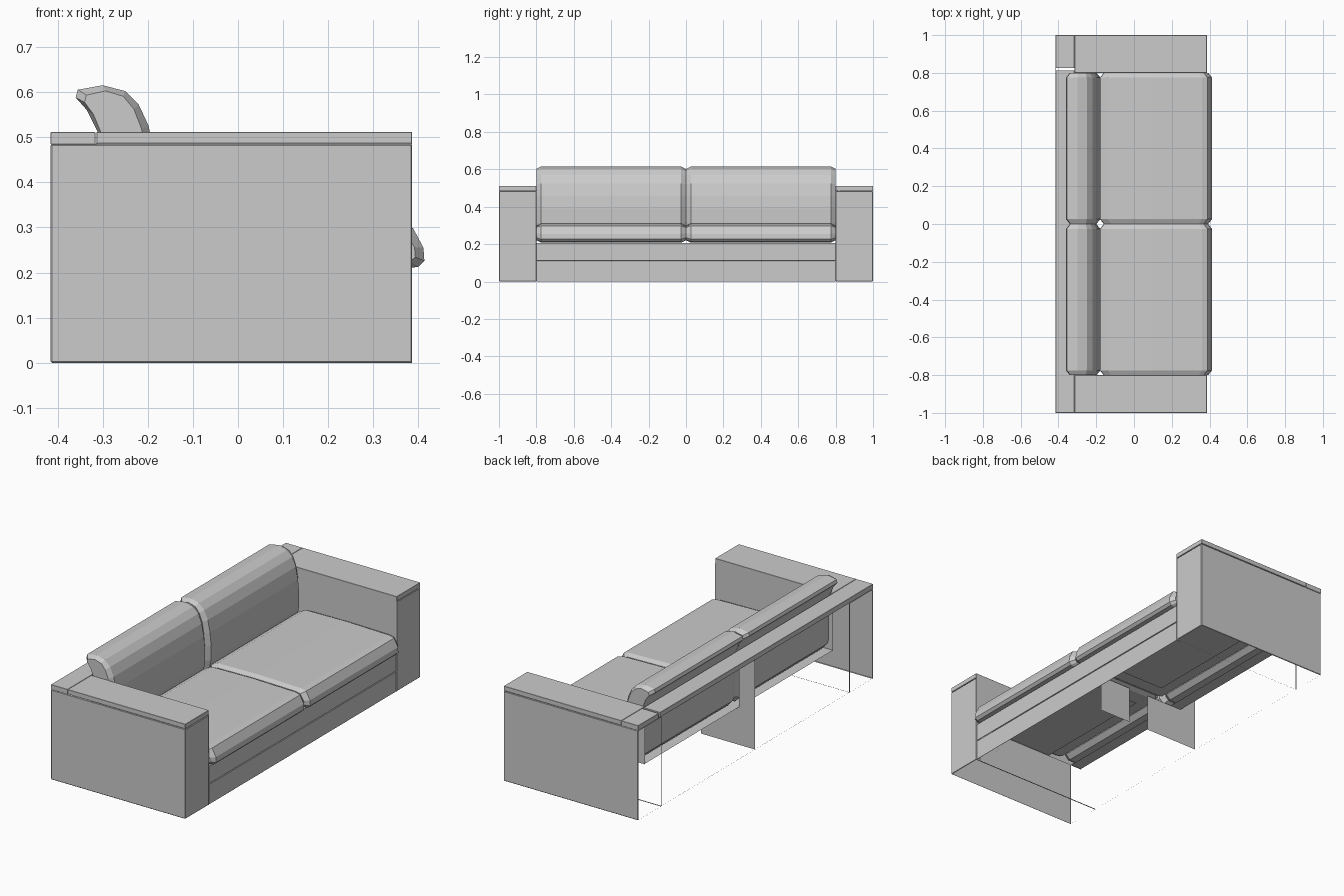
import bpy, bmesh
from mathutils import Vector

if "Cube" in bpy.data.objects:
    bpy.data.objects.remove(bpy.data.objects["Cube"])


def finish(name, bm):
    mesh = bpy.data.meshes.new(name)
    bm.to_mesh(mesh)
    bm.free()
    ob = bpy.data.objects.new(name, mesh)
    bpy.context.collection.objects.link(ob)
    return ob


def box(name, lo, hi, drop=(), bevel=0.004):
    """Bevelled box; the flat sides facing any direction in drop are left open."""
    bm = bmesh.new()
    bmesh.ops.create_cube(bm, size=1)
    lo, hi = Vector(lo), Vector(hi)
    for v in bm.verts:
        v.co = (lo + hi) / 2 + v.co * (hi - lo)
    bmesh.ops.bevel(bm, geom=bm.edges[:], offset=bevel, segments=1, affect='EDGES')
    bm.normal_update()
    gone = [f for f in bm.faces if any(f.normal.dot(Vector(d)) > 0.99 for d in drop)]
    bmesh.ops.delete(bm, geom=gone, context='FACES')
    return finish(name, bm)


def plate(name, pts):
    """Single flat sheet."""
    bm = bmesh.new()
    bm.faces.new([bm.verts.new(p) for p in pts])
    return finish(name, bm)


def cushion(name, profile, y0, y1, soft=0.025):
    """Side profile (x, z) swept along y with chamfered ends."""
    xs, zs = [p[0] for p in profile], [p[1] for p in profile]
    cx, cz = (min(xs) + max(xs)) / 2, (min(zs) + max(zs)) / 2
    kx = 1 - 1.6 * soft / (max(xs) - min(xs))
    kz = 1 - 1.0 * soft / (max(zs) - min(zs))
    bm = bmesh.new()
    rings = []
    for y, full in ((y0, 0), (y0 + soft, 1), (y1 - soft, 1), (y1, 0)):
        sx, sz = (1, 1) if full else (kx, kz)
        rings.append([bm.verts.new((cx + (x - cx) * sx, y, cz + (z - cz) * sz))
                      for x, z in profile])
    n = len(profile)
    for a, b in zip(rings, rings[1:]):
        for i in range(n):
            bm.faces.new((a[i], a[(i + 1) % n], b[(i + 1) % n], b[i]))
    bm.faces.new(rings[0])
    bm.faces.new(rings[-1])
    bmesh.ops.recalc_face_normals(bm, faces=bm.faces[:])
    return finish(name, bm)


BACK, DOWN, UP = (-1, 0, 0), (0, 0, -1), (0, 0, 1)
X0, XB, X1 = -0.415, -0.315, 0.386

seat_profile = [(-0.18, 0.235), (-0.165, 0.212), (0.37, 0.208), (0.40, 0.213),
                (0.413, 0.226), (0.411, 0.255), (0.388, 0.298), (0.36, 0.306),
                (0.1, 0.312), (-0.14, 0.308), (-0.178, 0.29)]
back_profile = [(-0.36, 0.588), (-0.355, 0.605), (-0.30, 0.615), (-0.25, 0.602),
                (-0.22, 0.572), (-0.198, 0.525), (-0.185, 0.46), (-0.178, 0.39),
                (-0.18, 0.31), (-0.195, 0.235), (-0.22, 0.212), (-0.27, 0.212),
                (-0.295, 0.24), (-0.295, 0.35), (-0.297, 0.43), (-0.31, 0.51),
                (-0.335, 0.56)]

for side, s in (("left", -1), ("right", 1)):
    ya, yb = sorted((0.8 * s, s))
    # Hollow arm, open at the back, bottom and inside
    box(side + "_arm", (X0, ya, 0), (X1, yb, 0.484), (BACK, DOWN, UP, (0, -s, 0)), 0.003)
    box(side + "_arm_cap", (XB + 0.001, ya, 0.486), (X1, yb, 0.511), bevel=0.001)
    # Inner arm sheet above the seat, and the return beside the base front
    y = 0.8 * s
    plate(side + "_arm_inside", [(XB, y, 0.2), (X1, y, 0.2), (X1, y, 0.487), (XB, y, 0.487)])
    plate(side + "_arm_front_return", [(X1 - 0.015, y, 0), (X1, y, 0),
                                       (X1, y, 0.2), (X1 - 0.015, y, 0.2)])
    # Cushions
    ya, yb = sorted((0.001 * s, 0.8 * s))
    cushion(side + "_seat_cushion", seat_profile, ya, yb)
    cushion(side + "_back_cushion", back_profile, ya, yb)
    # Seat deck half
    ya, yb = 0.1 * s, 0.8 * s
    plate(side + "_seat_deck", [(-0.1, ya, 0.204), (0.38, ya, 0.204),
                                (0.38, yb, 0.204), (-0.1, yb, 0.204)])

# Top rail along the back, with a small gap at one end
box("back_rail", (X0, -1, 0.484), (XB - 0.001, 0.813, 0.511), bevel=0.001)
box("back_rail_corner", (X0, 0.825, 0.484), (XB - 0.001, 1, 0.511), bevel=0.001)

# Front base boards
box("lower_base_board", (0.36, -0.799, 0), (0.384, 0.799, 0.108), (BACK, DOWN), 0.001)
box("upper_base_board", (0.36, -0.799, 0.111), (0.384, 0.799, 0.206), (BACK, DOWN), 0.001)

# Rear ledge
plate("rear_ledge", [(XB, -0.8, 0.203), (-0.25, -0.8, 0.203),
                     (-0.25, 0.8, 0.203), (XB, 0.8, 0.203)])

# L-shaped centre support
plate("centre_support", [(X0 + 0.005, 0, 0), (-0.09, 0, 0), (-0.09, 0, 0.2),
                         (XB, 0, 0.2), (XB, 0, 0.485), (X0 + 0.005, 0, 0.485)])
plate("centre_support_front", [(0.03, 0, 0), (0.22, 0, 0), (0.22, 0, 0.2), (0.03, 0, 0.2)])

# Thin hem along the open back
plate("back_hem", [(X0, -0.8, 0.004), (X0, 0.8, 0.004), (X0 + 0.004, 0.8, 0), (X0 + 0.004, -0.8, 0)])
